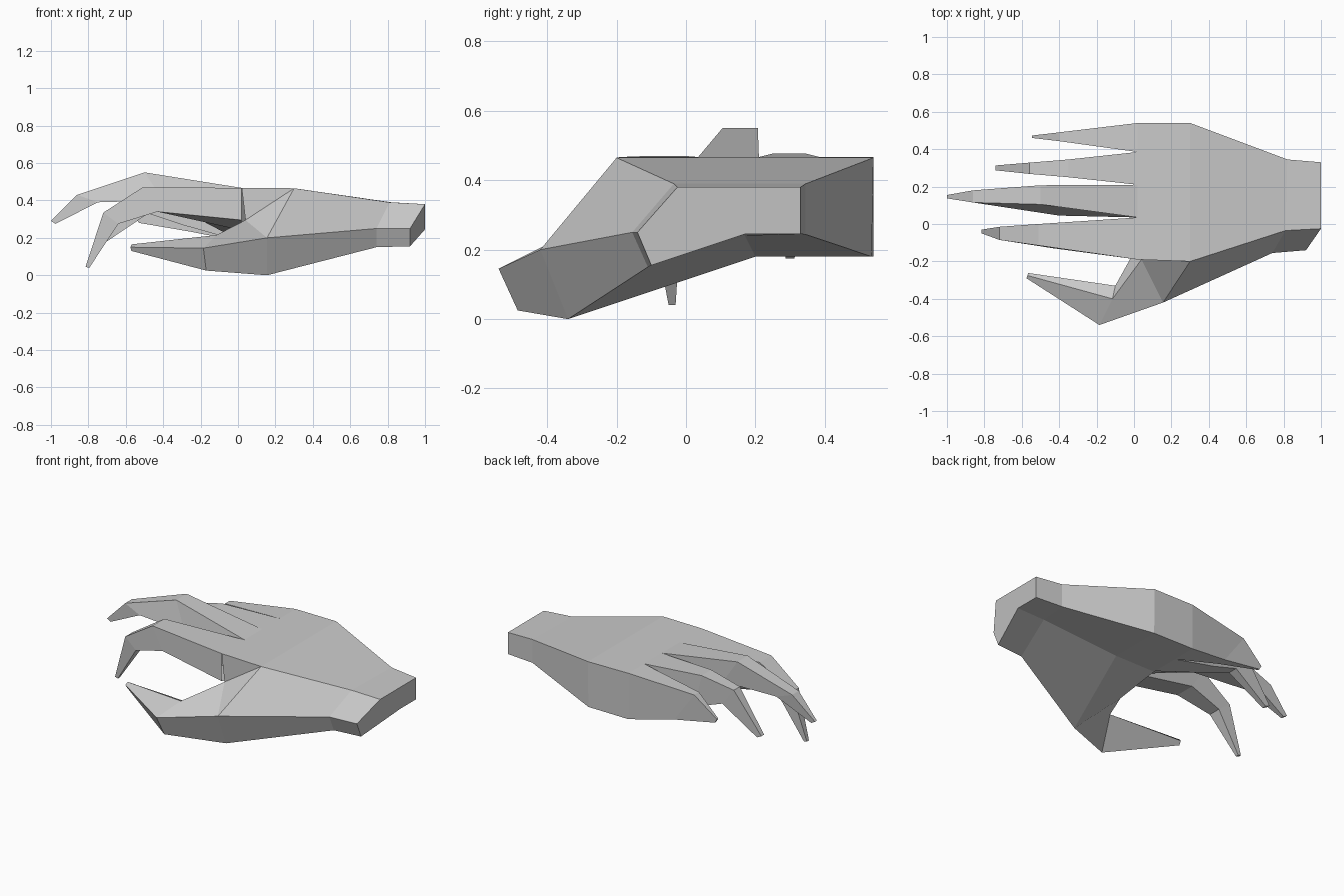
import bpy
import bmesh

cube = bpy.data.objects.get("Cube")
if cube:
    bpy.data.objects.remove(cube, do_unlink=True)

# Single plain grey
grey = bpy.data.materials.new("light_grey")
grey.use_nodes = True
COLOUR = (0.6, 0.6, 0.6, 1)
grey.diffuse_color = COLOUR
grey.node_tree.nodes["Principled BSDF"].inputs["Base Color"].default_value = COLOUR


def loft(name, rings, caps=(True, True), ridge=None):
    """Skin a list of matching rings; ridge names one quad to split the other way."""
    bm = bmesh.new()
    rows = [[bm.verts.new(p) for p in ring] for ring in rings]
    n = len(rows[0])
    for r, (a, b) in enumerate(zip(rows, rows[1:])):
        for i in range(n):
            j = (i + 1) % n
            if (r, i) == ridge:
                bm.faces.new((a[j], a[i], b[i]))
                bm.faces.new((a[j], b[i], b[j]))
            else:
                bm.faces.new((a[i], a[j], b[j], b[i]))
    if caps[0]:
        bm.faces.new(rows[0][::-1])
    if caps[1]:
        bm.faces.new(rows[-1])
    bmesh.ops.recalc_face_normals(bm, faces=bm.faces)
    mesh = bpy.data.meshes.new(name)
    bm.to_mesh(mesh)
    bm.free()
    mesh.materials.append(grey)
    obj = bpy.data.objects.new(name, mesh)
    bpy.context.collection.objects.link(obj)
    return obj


# Palm: wrist to knuckles; each ring runs top front, top back,
# bottom back, bottom middle, thumb bottom, thumb side
KNUCKLE_X, TOP, BOTTOM = 0.02, 0.467, 0.18
THUMB_LOW, THUMB_SIDE = (0.155, -0.34, 0), (0.155, -0.42, 0.2)
WEB_LOW, WEB_HIGH = (0.05, -0.06, 0.11), (0.04, -0.19, 0.295)
loft("palm", [
    [(1, -0.025, 0.38), (1, 0.33, 0.38), (1, 0.33, 0.245),
     (1, 0.17, 0.245), (0.92, -0.1, 0.155), (0.92, -0.14, 0.25)],
    [(0.81, -0.035, 0.39), (0.82, 0.345, 0.39), (0.82, 0.345, 0.244),
     (0.81, 0.17, 0.24), (0.74, -0.11, 0.15), (0.74, -0.155, 0.25)],
    [(0.3, -0.2, 0.465), (0.3, 0.54, 0.465), (0.3, 0.535, BOTTOM),
     (0.3, 0.2, BOTTOM), THUMB_LOW, THUMB_SIDE],
    [(KNUCKLE_X, -0.19, TOP), (KNUCKLE_X, 0.54, TOP), (KNUCKLE_X, 0.54, BOTTOM),
     (KNUCKLE_X, 0.2, BOTTOM), WEB_LOW, WEB_HIGH],
], ridge=(2, 5))

# Thumb: grows out of the side of the palm
loft("thumb", [
    [THUMB_SIDE, THUMB_LOW, WEB_LOW, WEB_HIGH],
    [(-0.185, -0.54, 0.145), (-0.17, -0.485, 0.025),
     (-0.1, -0.33, 0.18), (-0.115, -0.4, 0.215)],
    [(-0.575, -0.29, 0.15), (-0.57, -0.28, 0.13),
     (-0.565, -0.262, 0.15), (-0.57, -0.275, 0.165)],
], caps=(False, True))


def finger(name, base_y, base_z, joints):
    """Joint: top x, top z, bottom x, bottom z, top front y, top back y, bottom front y."""
    (y0, y1), (z0, z1) = base_y, base_z
    x = KNUCKLE_X
    rings = [[(x, y0, TOP), (x, y1, TOP), (x, y1, z1), (x, y0, z0)]]
    for tx, tz, bx, bz, front, back, low in joints:
        rings.append([(tx, front, tz), (tx, back, tz), (bx, back, bz), (bx, low, bz)])
    loft(name, rings, caps=(False, True))


# Four curled fingers
finger("index_finger", (-0.19, 0.035), (0.295, 0.24), [
    (-0.51, 0.47, -0.43, 0.34, -0.115, 0.0, -0.13),
    (-0.72, 0.335, -0.64, 0.275, -0.085, -0.015, -0.095),
    (-0.815, 0.045, -0.795, 0.04, -0.05, -0.03, -0.05)])
finger("middle_finger", (0.035, 0.21), (0.24, 0.18), [
    (-0.5, 0.55, -0.4, 0.4, 0.105, 0.207, 0.045),
    (-0.86, 0.43, -0.75, 0.39, 0.115, 0.18, 0.1),
    (-1, 0.29, -0.975, 0.275, 0.137, 0.155, 0.135)])
finger("ring_finger", (0.21, 0.385), (BOTTOM, BOTTOM), [
    (-0.35, 0.477, -0.3, 0.27, 0.25, 0.345, 0.25),
    (-0.56, 0.435, -0.48, 0.33, 0.268, 0.328, 0.265),
    (-0.74, 0.19, -0.71, 0.175, 0.287, 0.313, 0.287)])
finger("little_finger", (0.385, 0.54), (BOTTOM, BOTTOM), [
    (-0.4, 0.425, -0.26, 0.234, 0.443, 0.49, 0.43),
    (-0.545, 0.305, -0.53, 0.28, 0.46, 0.473, 0.46)])
